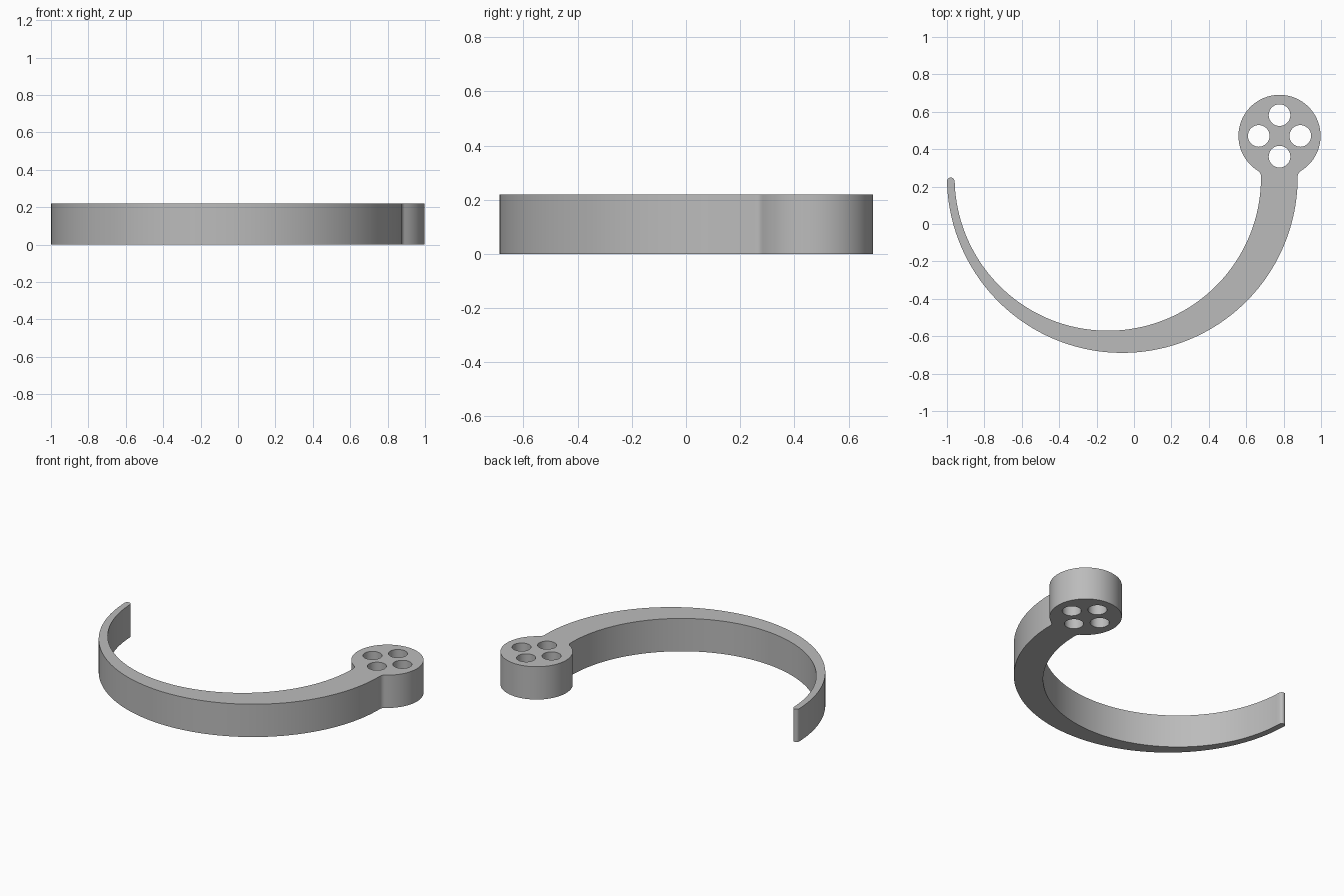
import bpy, bmesh
from math import sin, cos, radians, degrees, atan2, sqrt

if "Cube" in bpy.data.objects:
    bpy.data.objects.remove(bpy.data.objects["Cube"])

HEIGHT = 0.22
ARC_Y = 0.2485
HEAD_X, HEAD_Y, HEAD_R = 0.778, 0.471, 0.2195
OUT_X, OUT_R = -0.0625, 0.9375      # outer edge of the band
IN_X, IN_R = -0.14, 0.819           # inner edge of the band
FILLET, TIP_R = 0.035, 0.0202


def arc(cx, cy, r, a0, a1, n):
    """Points on an arc, angles in degrees."""
    return [(cx + r * cos(radians(a0 + (a1 - a0) * i / n)),
             cy + r * sin(radians(a0 + (a1 - a0) * i / n))) for i in range(n + 1)]


def fillet_centre(x):
    """Centre of the fillet circle that touches the round head, and its angle from the head."""
    dy = -sqrt((HEAD_R + FILLET) ** 2 - (x - HEAD_X) ** 2)
    return HEAD_Y + dy, degrees(atan2(dy, x - HEAD_X))


# Outline: tapering crescent band, filleted neck, round head, rounded tip
right_x, left_x = OUT_X + OUT_R + FILLET, IN_X + IN_R - FILLET
right_y, right_a = fillet_centre(right_x)
left_y, left_a = fillet_centre(left_x)
outline = arc(OUT_X, ARC_Y, OUT_R, 181.3, 360, 96)
outline += arc(right_x, right_y, FILLET, 180, right_a + 180, 8)
outline += arc(HEAD_X, HEAD_Y, HEAD_R, right_a, left_a + 360, 64)[1:-1]
outline += arc(left_x, left_y, FILLET, left_a + 180, 0, 8)
outline += arc(IN_X, ARC_Y, IN_R, 0, -178.6, 96)
outline += arc(OUT_X - OUT_R + TIP_R, ARC_Y - TIP_R, TIP_R, 0, 180, 12)[1:-1]

# Four through holes in the head
loops = [outline]
for dx, dy in ((1, 0), (0, 1), (-1, 0), (0, -1)):
    loops.append(arc(HEAD_X + dx * 0.111, HEAD_Y + dy * 0.111, 0.058, 0, 360, 32)[:-1])

# Fill the profile and extrude it upwards
bm = bmesh.new()
edges = []
for pts in loops:
    vs = [bm.verts.new((x, y, 0)) for x, y in pts]
    edges += [bm.edges.new((vs[i - 1], vs[i])) for i in range(len(vs))]
bmesh.ops.triangle_fill(bm, use_beauty=True, edges=edges, normal=(0, 0, 1))
ext = bmesh.ops.extrude_face_region(bm, geom=bm.faces[:], use_keep_orig=True)
top = [g for g in ext["geom"] if isinstance(g, bmesh.types.BMVert)]
bmesh.ops.translate(bm, verts=top, vec=(0, 0, HEIGHT))
bmesh.ops.recalc_face_normals(bm, faces=bm.faces[:])
mesh = bpy.data.meshes.new("curved_hook")
bm.to_mesh(mesh)
bm.free()

hook = bpy.data.objects.new("curved_hook", mesh)
bpy.context.collection.objects.link(hook)
grey = bpy.data.materials.new("grey")
grey.diffuse_color = (0.5, 0.5, 0.5, 1)
grey.use_nodes = True
grey.node_tree.nodes["Principled BSDF"].inputs["Base Color"].default_value = grey.diffuse_color
mesh.materials.append(grey)
bpy.context.view_layer.objects.active = hook
hook.select_set(True)
bpy.ops.object.shade_smooth_by_angle(angle=radians(35))
